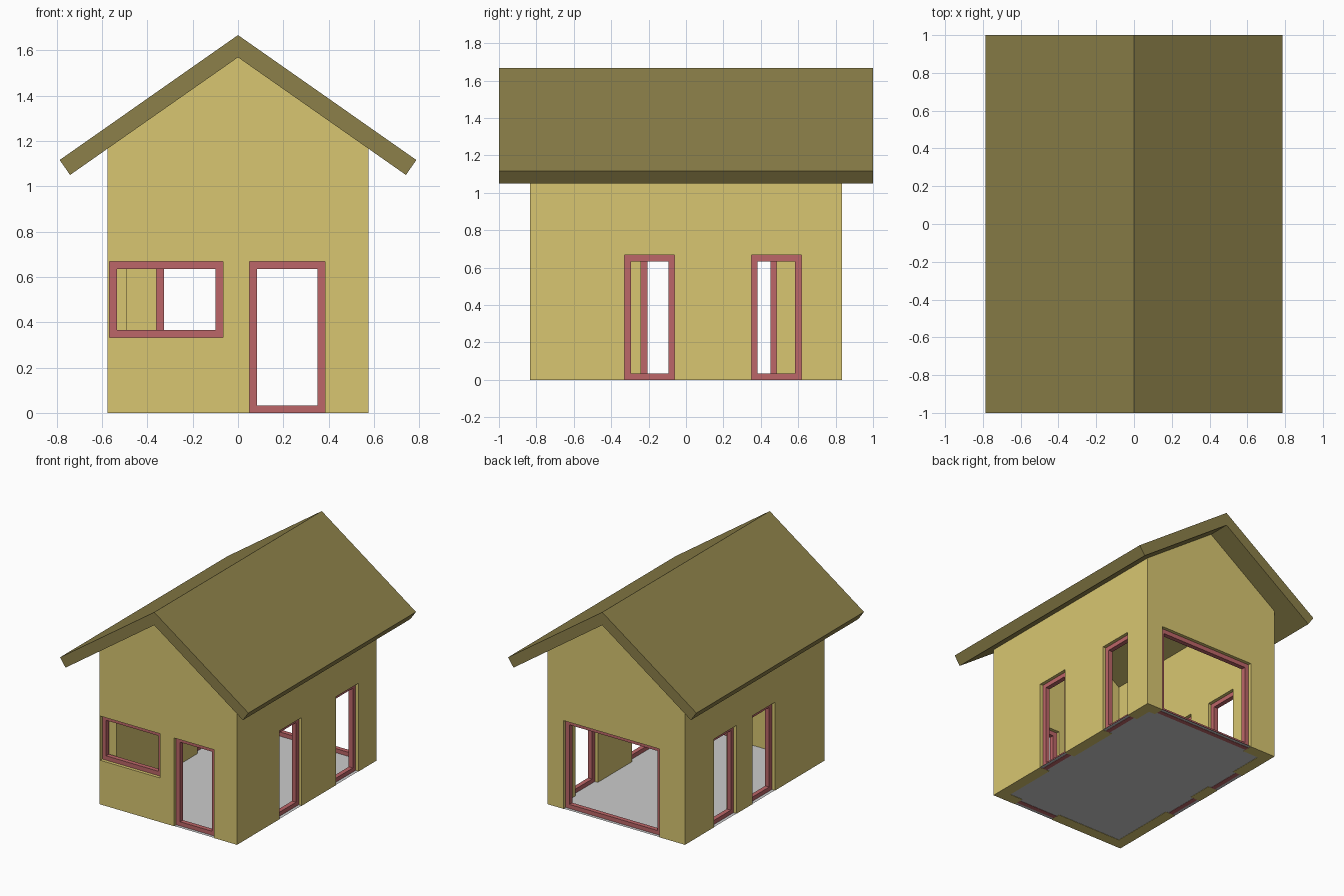
import bpy, bmesh
from mathutils import Vector

if "Cube" in bpy.data.objects:
    bpy.data.objects.remove(bpy.data.objects["Cube"])

HX, HY, T = 0.575, 0.833, 0.083      # wall half sizes and thickness
FW, FD = 0.033, 0.034                # window frame width and depth


def material(name, rgb):
    m = bpy.data.materials.new(name)
    m.diffuse_color = (*rgb, 1)
    m.use_nodes = True
    m.node_tree.nodes["Principled BSDF"].inputs["Base Color"].default_value = m.diffuse_color
    return m


WALL = material("wall_paint", (0.69, 0.565, 0.165))
ROOF = material("roof_paint", (0.263, 0.216, 0.067))
FRAME = material("frame_paint", (0.503, 0.133, 0.138))


def add(name, bm, mat=None):
    bmesh.ops.recalc_face_normals(bm, faces=bm.faces)
    me = bpy.data.meshes.new(name)
    bm.to_mesh(me)
    bm.free()
    ob = bpy.data.objects.new(name, me)
    bpy.context.collection.objects.link(ob)
    if mat:
        me.materials.append(mat)
    return ob


def prism(name, profile, half, mat):
    """Extrude an x-z profile from y=-half to y=half."""
    bm = bmesh.new()
    f = bm.faces.new([bm.verts.new((x, -half, z)) for x, z in profile])
    r = bmesh.ops.extrude_face_region(bm, geom=[f])
    vs = [v for v in r["geom"] if isinstance(v, bmesh.types.BMVert)]
    bmesh.ops.translate(bm, verts=vs, vec=(0, 2 * half, 0))
    return add(name, bm, mat)


def cut(target, lo, hi):
    """Subtract an axis-aligned box from the target."""
    lo, hi = Vector(lo), Vector(hi)
    bm = bmesh.new()
    bmesh.ops.create_cube(bm, size=1)
    for v in bm.verts:
        v.co = (lo + hi) / 2 + v.co * (hi - lo)
    cutter = add("cutter", bm)
    cutter.hide_render = True
    mod = target.modifiers.new("cut", "BOOLEAN")
    mod.operation, mod.solver, mod.object = "DIFFERENCE", "EXACT", cutter
    bpy.context.view_layer.objects.active = target
    bpy.ops.object.modifier_apply(modifier=mod.name)
    bpy.data.objects.remove(cutter)


def opening(name, side, a0, a1, z0, z1):
    """Cut an opening in one wall and set a frame in the middle of the wall."""
    axis, sign = {"front": ("y", -1), "back": ("y", 1),
                  "left": ("x", -1), "right": ("x", 1)}[side]
    half = HY if axis == "y" else HX

    def place(a, d, z):
        return (a, sign * d, z) if axis == "y" else (sign * d, a, z)

    p = place(a0, half - T - 0.0005, z0 if z0 > 0 else -0.1)
    q = place(a1, half + 0.1, z1)
    cut(walls, [min(c) for c in zip(p, q)], [max(c) for c in zip(p, q)])

    mid = half - T / 2
    bm = bmesh.new()
    loops = []
    for inset, d in ((0, FD / 2), (FW, FD / 2), (FW, -FD / 2), (0, -FD / 2)):
        l, r, b, t = a0 + inset, a1 - inset, z0 + inset, z1 - inset
        loops.append([bm.verts.new(place(a, mid + d, z))
                      for a, z in ((l, b), (r, b), (r, t), (l, t))])
    for i in range(4):
        for j in range(4):
            m, n = (i + 1) % 4, (j + 1) % 4
            bm.faces.new((loops[i][j], loops[i][n], loops[m][n], loops[m][j]))
    add(name, bm, FRAME)


# Walls: gabled shell, hollowed out
walls = prism("walls", [(-HX, 0), (HX, 0), (HX, 1.167), (0, 1.569), (-HX, 1.167)], HY, WALL)
cut(walls, (-HX + T, -HY + T, -0.2), (HX - T, HY - T, 2))

# Door and windows
opening("front_window_frame", "front", -0.568, -0.067, 0.333, 0.667)
opening("front_door_frame", "front", 0.05, 0.383, 0, 0.667)
opening("back_door_frame", "back", -0.36, 0.44, 0, 0.667)
for i, y in enumerate((-0.328, 0.35)):
    opening(f"right_window_frame_{i + 1}", "right", y, y + 0.267, 0, 0.667)
for i, y in enumerate((-0.24, 0.218)):
    opening(f"left_window_frame_{i + 1}", "left", y, y + 0.267, 0, 0.667)

# Roof: chevron profile along the full length
prism("roof", [(-0.787, 1.116), (0, 1.667), (0.787, 1.116),
               (0.741, 1.05), (0, 1.569), (-0.741, 1.05)], 1.0, ROOF)

# Floor
bm = bmesh.new()
bm.faces.new([bm.verts.new((x, y, 0.002)) for x, y in
              ((-HX, -HY), (HX, -HY), (HX, HY), (-HX, HY))])
add("floor", bm)
